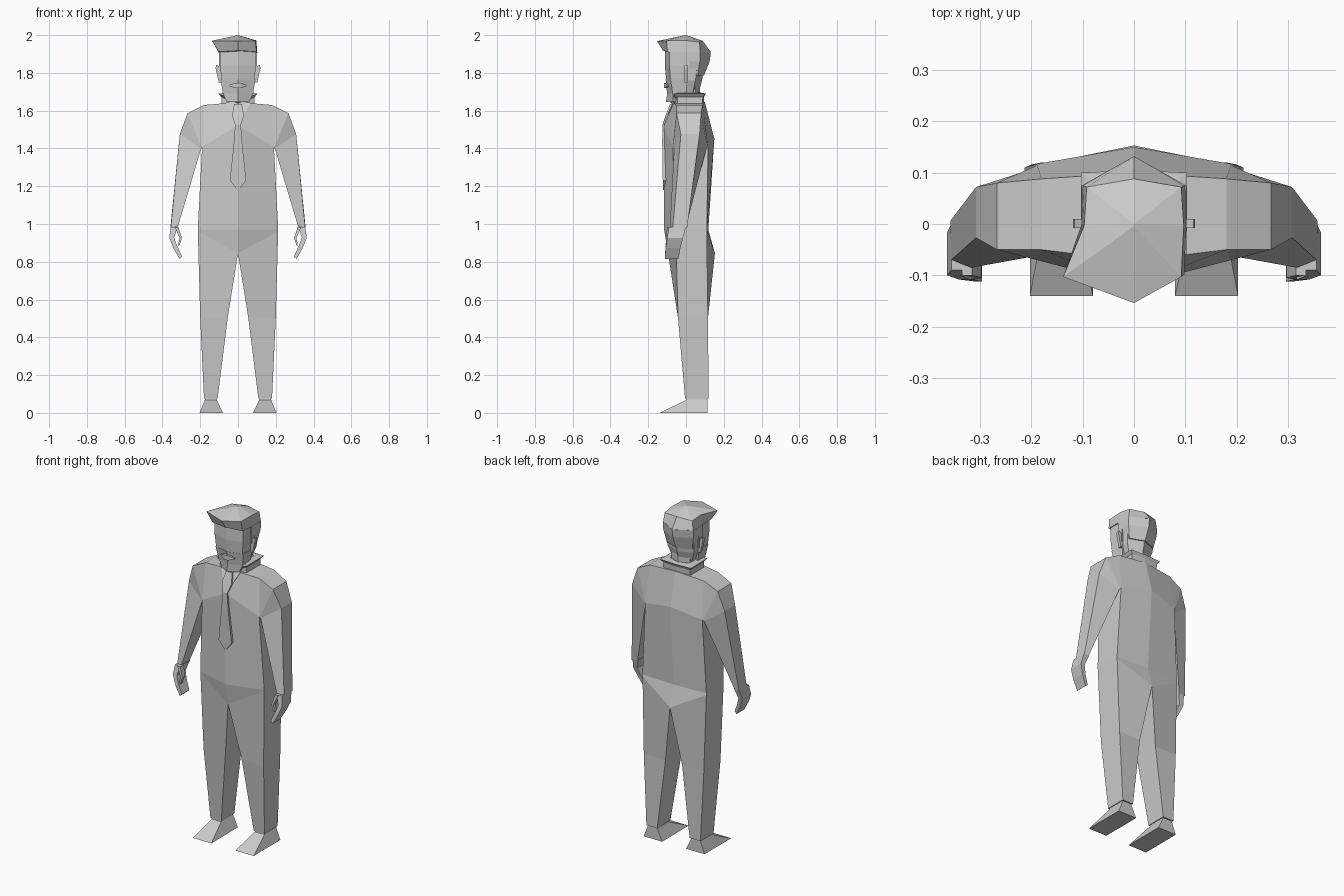
import bpy, bmesh


def loft(name, rings, mirror=False, caps=True):
    """Skin a list of equal-length closed rings; optionally add an x-mirrored copy."""
    bm = bmesh.new()
    for s in ((1, -1) if mirror else (1,)):
        vs = [[bm.verts.new((s * x, y, z)) for x, y, z in r] for r in rings]
        n = len(rings[0])
        for a, b in zip(vs, vs[1:]):
            for i in range(n):
                j = (i + 1) % n
                bm.faces.new((a[i], a[j], b[j], b[i]))
        if caps:
            bm.faces.new(vs[0])
            bm.faces.new(vs[-1])
    bmesh.ops.remove_doubles(bm, verts=bm.verts, dist=0.0005)
    bmesh.ops.recalc_face_normals(bm, faces=bm.faces)
    me = bpy.data.meshes.new(name)
    bm.to_mesh(me)
    bm.free()
    ob = bpy.data.objects.new(name, me)
    bpy.context.collection.objects.link(ob)
    return ob


def rect(x0, x1, y0, y1, z, z_in=None):
    """Box section: outer front, outer back, inner back, inner front."""
    zi = z if z_in is None else z_in
    return [(x1, y0, z), (x1, y1, z), (x0, y1, zi), (x0, y0, zi)]


def hexa(w, f, fs, bs, b, zs, zf=None, zb=None):
    """Six-sided body section with a front and back centre ridge."""
    return [(0, f, zf or zs), (w, fs, zs), (w, bs, zs),
            (0, b, zb or zs), (-w, bs, zs), (-w, fs, zs)]


# Trunk
loft("torso", [
    hexa(.213, -.116, -.055, .11, .118, .97),
    hexa(.19, -.12, -.07, .117, .15, 1.41, 1.52, 1.45)], caps=False)

# Shoulders and sleeves: starts at the centre line and runs out and down
loft("shoulder_and_sleeve", [
    [(0, -.072, 1.645), (0, .10, 1.645), (0, .15, 1.45), (0, -.12, 1.52)],
    [(.18, -.05, 1.63), (.18, .088, 1.63), (.19, .117, 1.41), (.19, -.07, 1.41)],
    [(.267, -.05, 1.587), (.267, .08, 1.587), (.192, .113, 1.405), (.192, -.067, 1.405)],
    [(.308, -.027, 1.476), (.308, .072, 1.476), (.195, .108, 1.40), (.195, -.063, 1.40)],
    [(.356, -.07, .98), (.358, .006, .98), (.322, 0, .985), (.317, -.085, .99)]],
    mirror=True, caps=False)

# Hands
loft("hand", [
    rect(.32, .356, -.09, 0, .985),
    rect(.338, .364, -.10, -.016, .926),
    rect(.32, .342, -.108, -.03, .872, .88),
    rect(.296, .31, -.112, -.04, .815, .828)], mirror=True)
loft("thumb", [
    rect(.316, .335, -.10, -.065, .985),
    rect(.297, .309, -.105, -.08, .925),
    rect(.310, .318, -.108, -.088, .885)], mirror=True)

# Trouser legs; the inner edge rises to the crotch
loft("trouser_leg", [
    [(.213, -.055, .97), (.213, .11, .97), (0, .118, .97), (0, -.116, .97)],
    [(.2125, -.054, .96), (.2125, .11, .96), (0, .153, .845), (0, -.095, .845)],
    rect(.055, .20, -.042, .116, .5),
    rect(.108, .18, -.005, .12, .075)], mirror=True)

# Shoes
loft("shoe", [
    rect(.08, .203, -.14, .113, 0),
    rect(.112, .176, 0, .113, .068),
    rect(.115, .173, .004, .11, .09)], mirror=True)

# Neck and collar
loft("neck", [
    hexa(.06, -.055, -.035, .05, .075, 1.62),
    hexa(.06, -.055, -.035, .05, .075, 1.76)])
loft("collar", [
    hexa(.088, -.076, -.045, .085, .095, 1.635),
    hexa(.088, -.078, -.045, .09, .095, 1.672, 1.64),
    hexa(.103, -.085, -.06, .10, .105, 1.69, 1.645),
    hexa(.062, -.058, -.037, .06, .08, 1.695, 1.65)], caps=False)

# Shirt front and tie
loft("shirt_front", [
    [(.065, -.069, 1.644), (-.065, -.069, 1.644), (-.065, -.06, 1.644), (.065, -.06, 1.644)],
    [(.002, -.123, 1.52), (-.002, -.123, 1.52), (-.002, -.11, 1.52), (.002, -.11, 1.52)]])
tie = [(.02, -.085, 1.635), (.032, -.108, 1.575), (.015, -.125, 1.525),
       (.022, -.126, 1.43), (.043, -.123, 1.23), (.003, -.122, 1.18)]
loft("tie", [[(w, y, z), (-w, y, z), (-w, y + .018, z), (w, y + .018, z)]
             for w, y, z in tie])

# Head, jaw and mouth
loft("head", [
    hexa(.055, -.085, -.06, .03, .06, 1.67),
    hexa(.088, -.105, -.082, .05, .085, 1.76),
    hexa(.094, -.112, -.088, .06, .095, 1.84),
    hexa(.094, -.11, -.088, .06, .095, 1.93)])
loft("beard", [
    hexa(.058, -.106, -.07, -.02, -.02, 1.645),
    hexa(.08, -.10, -.07, 0, 0, 1.69),
    hexa(.092, -.108, -.082, .01, .01, 1.765)])
loft("mouth", [
    [(x, y, 1.733 + h), (x, y, 1.733 - h), (x, y + .03, 1.733 - h), (x, y + .03, 1.733 + h)]
    for x, y, h in [(-.045, -.10, .003), (-.015, -.116, .014),
                    (.015, -.116, .014), (.045, -.10, .003)]])

# Ears
loft("ear", [
    rect(.085, .102, -.008, .01, 1.75),
    rect(.085, .119, -.008, .01, 1.825, 1.80),
    rect(.085, .116, -.008, .01, 1.842, 1.83)], mirror=True)

# Hair: swept quiff on top, cap at the back, sideburns
apex = [(0, y, 2.0) for y in (-.004, -.004, -.004, 0, 0, 0, 0, 0)]
brim = [(-.138, -.103, 1.97), (0, -.154, 1.968), (.092, -.103, 1.97), (.097, -.003, 1.972),
        (.092, .072, 1.962), (0, .088, 1.97), (-.092, .072, 1.962), (-.097, -.003, 1.972)]
base = [(-.102, -.098, 1.912), (0, -.122, 1.918), (.098, -.098, 1.912), (.102, 0, 1.908),
        (.1, .075, 1.905), (0, .132, 1.91), (-.1, .075, 1.905), (-.102, 0, 1.908)]
loft("hair_top", [base, brim, apex], caps=False)
loft("hair_underside", [base, [(x * .8, y * .7, 1.908) for x, y, z in base]])
loft("hair_back", [
    hexa(.102, 0, .005, .075, .132, 1.908),
    hexa(.1, .01, .015, .073, .125, 1.86),
    hexa(.085, .02, .03, .062, .095, 1.785)])
loft("sideburn", [
    rect(.07, .102, -.015, .02, 1.91),
    rect(.07, .1, -.012, .018, 1.84),
    rect(.07, .094, -.006, .012, 1.76)], mirror=True)
